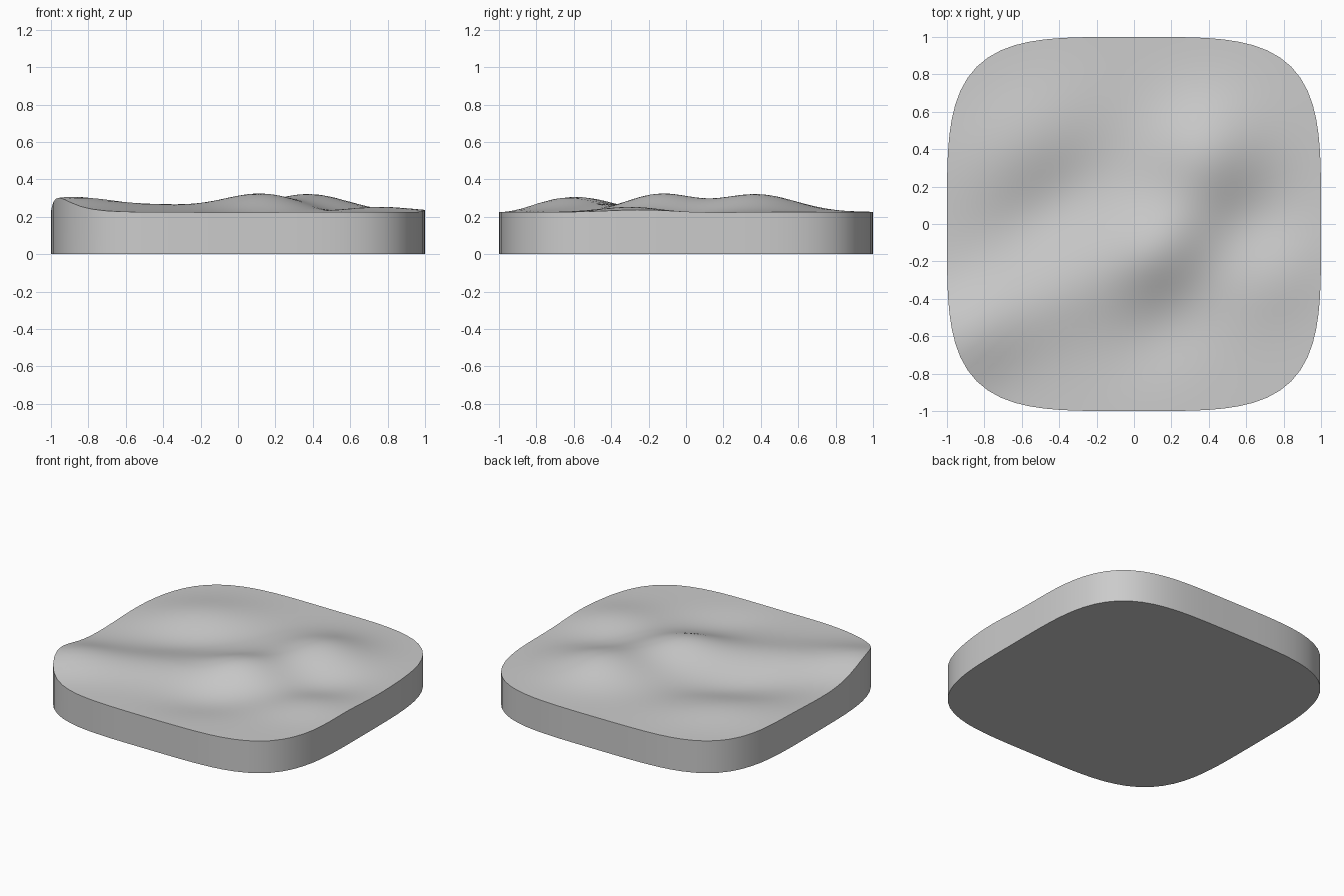
import bpy
import bmesh
import math

if "Cube" in bpy.data.objects:
    bpy.data.objects.remove(bpy.data.objects["Cube"])

SEGMENTS, RINGS = 96, 36
BASE = 0.225
RIDGE = math.radians(35)

# Hills and hollows: x, y, height, spread along the ridge, spread across it
BUMPS = [
    (-0.90, -0.60, 0.078, 0.24, 0.17),
    (-0.40, -0.38, 0.035, 0.26, 0.17),
    (0.12, -0.13, 0.095, 0.22, 0.17),
    (0.38, 0.38, 0.095, 0.22, 0.20),
    (-0.60, 0.46, 0.035, 0.28, 0.18),
    (-0.45, 0.10, -0.035, 0.28, 0.15),
    (0.62, 0.02, -0.025, 0.20, 0.15),
    (0.15, -0.58, -0.025, 0.22, 0.15),
    (0.75, -0.28, 0.03, 0.20, 0.16),
]


def height(x, y):
    z = BASE
    for cx, cy, h, along, across in BUMPS:
        u = (x - cx) * math.cos(RIDGE) + (y - cy) * math.sin(RIDGE)
        v = (y - cy) * math.cos(RIDGE) - (x - cx) * math.sin(RIDGE)
        z += h * math.exp(-0.5 * ((u / along) ** 2 + (v / across) ** 2))
    return z


def outline(i):
    """Point on the rounded-square rim."""
    a = math.tau * i / SEGMENTS
    c, s = math.cos(a), math.sin(a)
    r = (c ** 4 + s ** 4) ** -0.25
    return r * c, r * s


def bridge(bm, inner, outer):
    for i in range(SEGMENTS):
        j = (i + 1) % SEGMENTS
        bm.faces.new((inner[i], outer[i], outer[j], inner[j]))


rim = [outline(i) for i in range(SEGMENTS)]
bm = bmesh.new()

# Undulating top made of concentric rings
centre = bm.verts.new((0, 0, height(0, 0)))
previous = None
for k in range(1, RINGS + 1):
    t = k / RINGS
    ring = [bm.verts.new((x * t, y * t, height(x * t, y * t))) for x, y in rim]
    if previous:
        bridge(bm, previous, ring)
    else:
        for i in range(SEGMENTS):
            bm.faces.new((centre, ring[i], ring[(i + 1) % SEGMENTS]))
    previous = ring

# Upright wall and flat underside
foot = [bm.verts.new((x, y, 0)) for x, y in rim]
bridge(bm, previous, foot)
bm.faces.new(foot[::-1])
bmesh.ops.recalc_face_normals(bm, faces=bm.faces)

mesh = bpy.data.meshes.new("terrain_slab")
bm.to_mesh(mesh)
bm.free()
slab = bpy.data.objects.new("terrain_slab", mesh)
bpy.context.collection.objects.link(slab)

# Plain grey finish
grey = bpy.data.materials.new("plain_grey")
grey.use_nodes = True
colour = (0.6, 0.6, 0.6, 1)
grey.diffuse_color = colour
grey.node_tree.nodes["Principled BSDF"].inputs["Base Color"].default_value = colour
mesh.materials.append(grey)

bpy.ops.object.select_all(action="DESELECT")
slab.select_set(True)
bpy.context.view_layer.objects.active = slab
bpy.ops.object.shade_smooth_by_angle(angle=math.radians(40))
